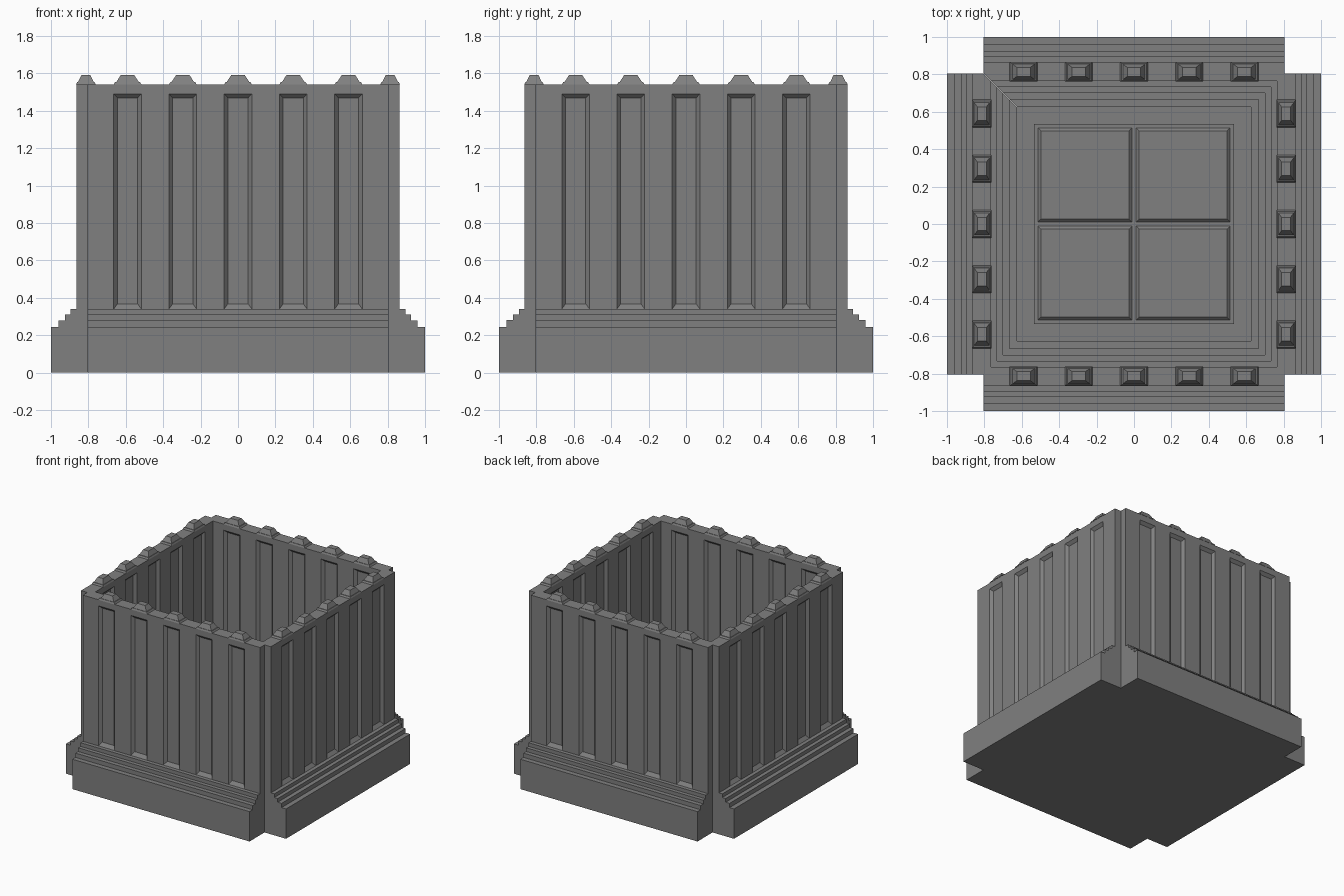
import bpy, bmesh, math
from mathutils import Vector, Matrix

if "Cube" in bpy.data.objects:
    bpy.data.objects.remove(bpy.data.objects["Cube"])

stone = bpy.data.materials.new("grey stone")
stone.diffuse_color = (0.216, 0.216, 0.216, 1)
stone.use_nodes = True
stone.node_tree.nodes["Principled BSDF"].inputs["Base Color"].default_value = stone.diffuse_color

MID, END = 0.8125, 0.805            # wall centre line, half length of a side
BASE, TOP = 0.34, 1.54              # wall foot and wall top
COLS = [-0.59, -0.295, 0, 0.295, 0.59]
DEPTH = 0.022                       # depth of the recessed panels


def face(bm, pts, out):
    f = bm.faces.new([bm.verts.new(p) for p in pts])
    f.normal_update()
    if f.normal.dot(Vector(out)) < 0:
        f.normal_flip()


def finish(name, bm, turn=0):
    bmesh.ops.remove_doubles(bm, verts=bm.verts, dist=1e-5)
    bm.transform(Matrix.Rotation(turn, 4, 'Z'))
    me = bpy.data.meshes.new(name)
    bm.to_mesh(me)
    bm.free()
    me.materials.append(stone)
    ob = bpy.data.objects.new(name, me)
    bpy.context.collection.objects.link(ob)
    return ob


def frustum(bm, cx, cy, z0, z1, lo, hi):
    """Tapered block: half sizes lo at z0, hi at z1."""
    res = bmesh.ops.create_cube(bm, size=2)
    for v in res['verts']:
        s, z = (hi, z1) if v.co.z > 0 else (lo, z0)
        v.co = (cx + v.co.x * s[0], cy + v.co.y * s[1], z)


def half(d):
    return min(d, END)              # inner part is mitred, outer part cut straight


def wall_face(bm, d, s):
    """Upright wall face at distance d with recessed panels; s=1 outside, -1 inside."""
    out = (0, -s, 0)
    h, zt = half(d), 1.49

    def rect(x0, x1, z0, z1, dd=d):
        return [(x0, -dd, z0), (x1, -dd, z0), (x1, -dd, z1), (x0, -dd, z1)]
    face(bm, rect(-h, h, zt, TOP), out)
    xs = [-h] + [c + o for c in COLS for o in (-0.074, 0.074)] + [h]
    for a, b in zip(xs[::2], xs[1::2]):
        face(bm, rect(a, b, BASE, zt), out)
    for c in COLS:
        rim = rect(c - 0.074, c + 0.074, BASE, zt)
        bed = rect(c - 0.054, c + 0.054, BASE + 0.028, zt - 0.022, d - s * DEPTH)
        face(bm, bed, out)
        for i in range(4):
            j = (i + 1) % 4
            face(bm, [rim[i], rim[j], bed[j], bed[i]], out)


# stepped half profile: offset from the wall centre line, height
STEPS = [(0.1875, 0), (0.1875, 0.245), (0.147, 0.245), (0.147, 0.28), (0.112, 0.28),
         (0.112, 0.31), (0.081, 0.31), (0.081, BASE), (0.05, BASE), (0.05, TOP)]


def build_side(name, turn):
    bm = bmesh.new()
    for s in (1, -1):
        prof = [(MID + s * w, z) for w, z in STEPS]
        for (d0, z0), (d1, z1) in zip(prof[:-2], prof[1:-1]):
            out = (0, -s, 0) if z1 > z0 else (0, 0, 1)
            face(bm, [(-half(d0), -d0, z0), (half(d0), -d0, z0),
                      (half(d1), -d1, z1), (-half(d1), -d1, z1)], out)
        wall_face(bm, prof[-1][0], s)
    # wall top and underside, split where the mitre starts
    for z, w, up in ((TOP, 0.05, 1), (0, 0.1875, -1)):
        ds = [MID - w, END, MID + w]
        for a, b in zip(ds, ds[1:]):
            face(bm, [(-half(a), -a, z), (half(a), -a, z),
                      (half(b), -b, z), (-half(b), -b, z)], (0, 0, up))
    # straight cut ends at the notched corners
    ring = [(END, 0)] + [(MID + w, z) for w, z in STEPS] + [(END, TOP)]
    for e in (-1, 1):
        face(bm, [(e * END, -d, z) for d, z in ring], (e, 0, 0))
    finish(name, bm, turn)


def build_studs(name, turn):
    bm = bmesh.new()
    for c in COLS:
        frustum(bm, c, -MID, TOP, 1.553, (0.074, 0.052), (0.066, 0.046))
        frustum(bm, c, -MID, 1.553, 1.59, (0.060, 0.042), (0.036, 0.024))
    finish(name, bm, turn)


for k, side in enumerate(("front", "right", "back", "left")):
    build_side(side + "_wall", k * math.pi / 2)
    build_studs(side + "_wall_studs", k * math.pi / 2)

# floor slab, raised plate and four bevelled tiles
bm = bmesh.new()
frustum(bm, 0, 0, 0, 0.10, (0.625, 0.625), (0.625, 0.625))
frustum(bm, 0, 0, 0.10, 0.11, (0.533, 0.533), (0.533, 0.533))
finish("floor_slab", bm)
bm = bmesh.new()
for x in (-0.262, 0.262):
    for y in (-0.262, 0.262):
        frustum(bm, x, y, 0.11, 0.125, (0.25, 0.25), (0.235, 0.235))
finish("floor_tiles", bm)
